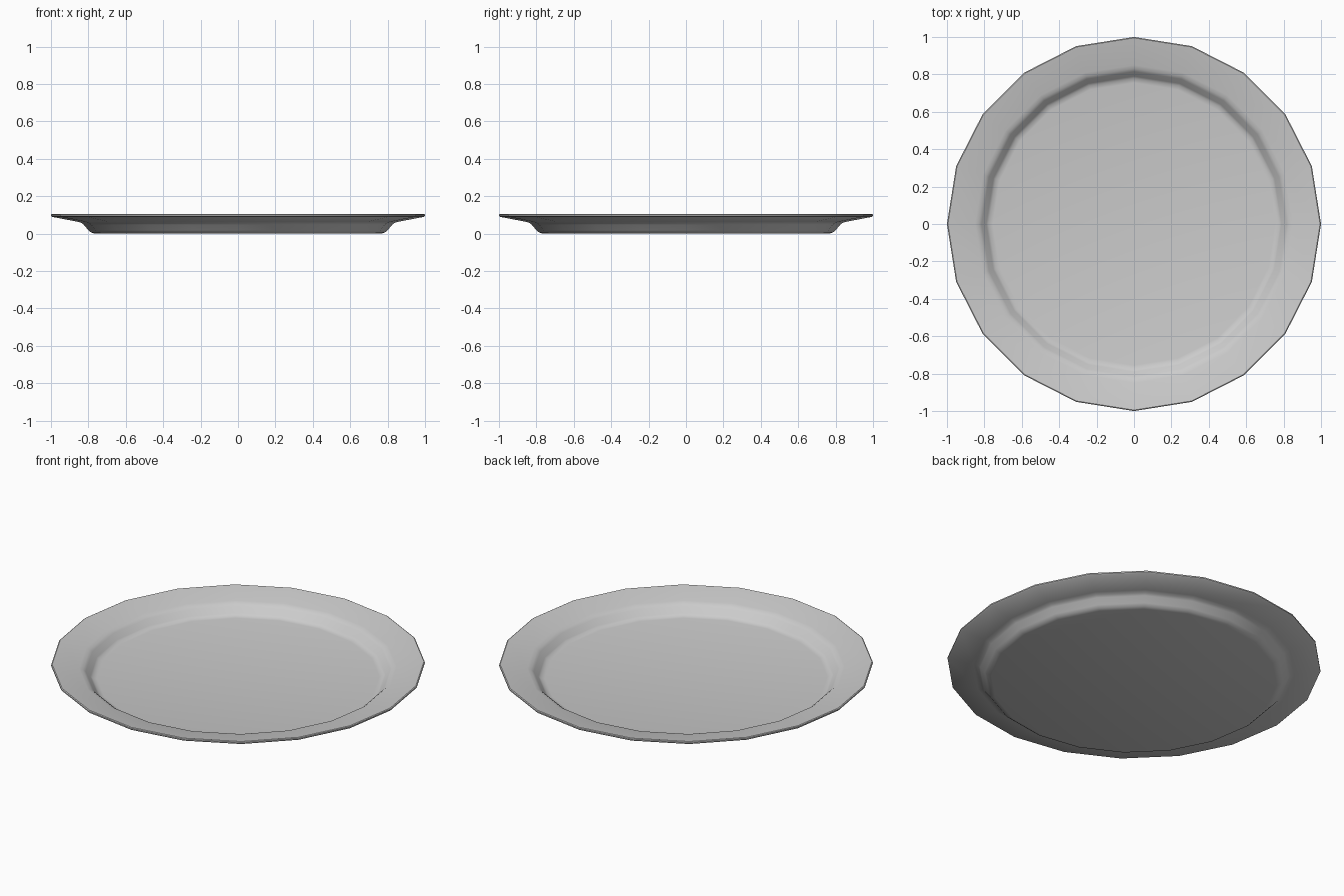
import bpy, bmesh, math

if "Cube" in bpy.data.objects:
    bpy.data.objects.remove(bpy.data.objects["Cube"])

SIDES = 20

# Cross-section (radius, height): underside from centre outward, rim edge, then top surface inward
profile = [
    (0.765, 0.0), (0.785, 0.006), (0.80, 0.018), (0.825, 0.048), (0.838, 0.058),
    (0.86, 0.064), (0.995, 0.09), (1.0, 0.095), (1.0, 0.102), (0.995, 0.105),
    (0.85, 0.078), (0.83, 0.072), (0.815, 0.061), (0.79, 0.031), (0.778, 0.022),
    (0.755, 0.018),
]

# Plate: spin the cross-section into rings and close both floors
bm = bmesh.new()
rings = []
for r, z in profile:
    rings.append([bm.verts.new((r * math.cos(2 * math.pi * i / SIDES),
                                r * math.sin(2 * math.pi * i / SIDES), z))
                  for i in range(SIDES)])
for a, b in zip(rings, rings[1:]):
    for i in range(SIDES):
        j = (i + 1) % SIDES
        bm.faces.new((a[i], a[j], b[j], b[i]))
bm.faces.new(rings[0][::-1])
bm.faces.new(rings[-1])
bmesh.ops.recalc_face_normals(bm, faces=bm.faces)

mesh = bpy.data.meshes.new("plate")
bm.to_mesh(mesh)
bm.free()
plate = bpy.data.objects.new("plate", mesh)
bpy.context.collection.objects.link(plate)

# Smooth shading, sharp rim edge
bpy.context.view_layer.objects.active = plate
plate.select_set(True)
bpy.ops.object.shade_smooth_by_angle(angle=math.radians(40))
